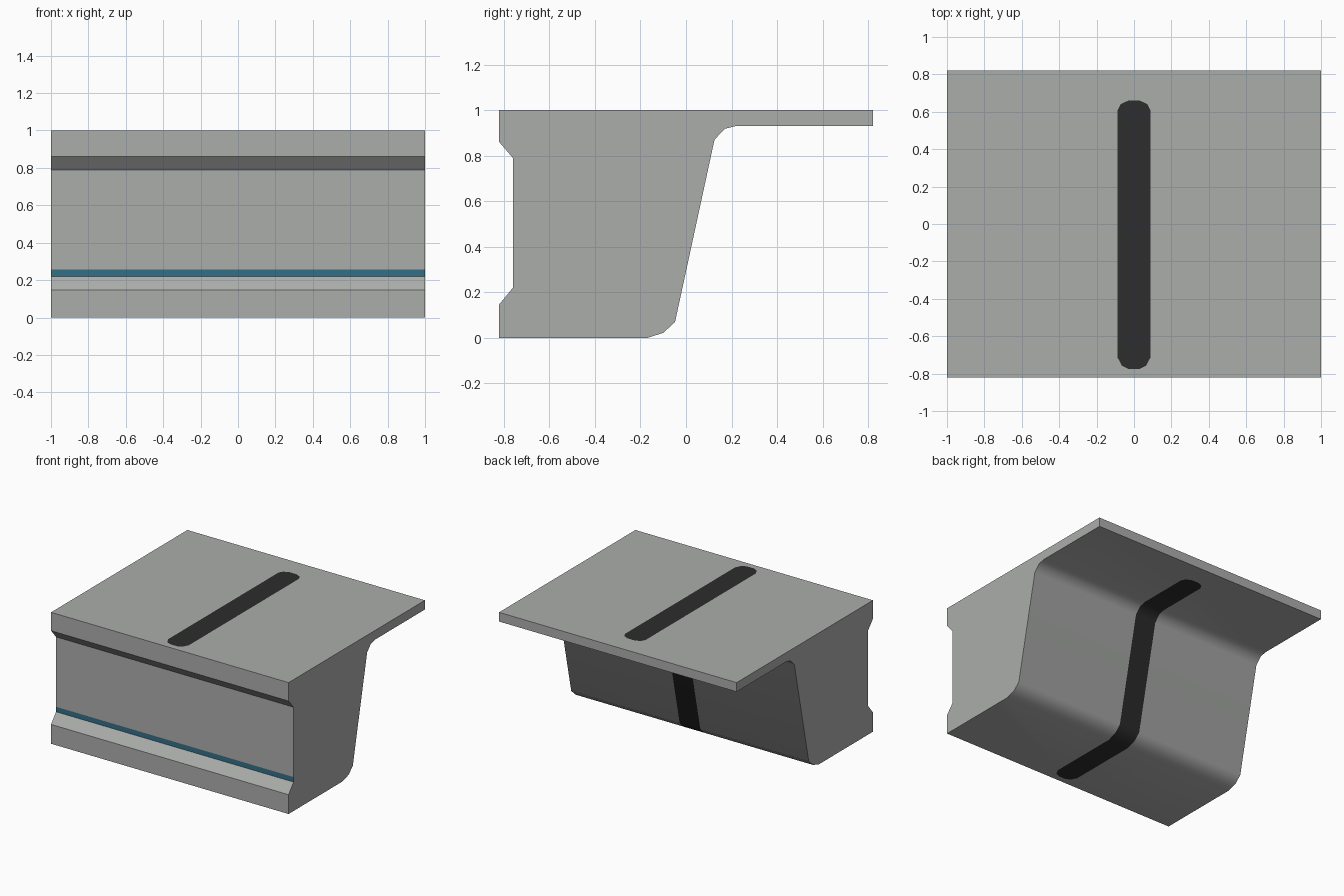
import bpy, bmesh, math
from mathutils import Vector

if "Cube" in bpy.data.objects:
    bpy.data.objects.remove(bpy.data.objects["Cube"])


def material(name, rgb):
    m = bpy.data.materials.new(name)
    m.diffuse_color = (*rgb, 1)
    m.use_nodes = True
    m.node_tree.nodes["Principled BSDF"].inputs["Base Color"].default_value = m.diffuse_color
    return m


# side profile (y, z): grooved front, flat top, overhanging lip, sloped back
PROFILE = [(-0.82, 0), (-0.17, 0), (-0.10, 0.022), (-0.048, 0.07),
           (0.125, 0.87), (0.17, 0.918), (0.22, 0.93), (0.82, 0.93),
           (0.82, 1), (-0.82, 1), (-0.82, 0.86), (-0.76, 0.79),
           (-0.76, 0.22), (-0.82, 0.147)]

# right half of the round-ended stripe outline (x, y), front to back
HALF = [(0.03, -0.775), (0.065, -0.758), (0.087, -0.715),
        (0.087, 0.61), (0.07, 0.642), (0.03, 0.66)]
STRIPE = HALF + [(-x, y) for x, y in reversed(HALF)]

bm = bmesh.new()
end = bm.faces.new([bm.verts.new((-1, y, z)) for y, z in PROFILE])
out = bmesh.ops.extrude_face_region(bm, geom=[end], use_keep_orig=True)
moved = [v for v in out["geom"] if isinstance(v, bmesh.types.BMVert)]
bmesh.ops.translate(bm, verts=moved, vec=(2, 0, 0))
bmesh.ops.recalc_face_normals(bm, faces=bm.faces)


def cut(faces, co, no):
    """Split faces by a plane and return the ones behind it."""
    geom = set(faces)
    for f in faces:
        geom.update(f.edges)
        geom.update(f.verts)
    res = bmesh.ops.bisect_plane(bm, geom=list(geom), dist=1e-5,
                                 plane_co=co, plane_no=no)
    return [f for f in res["geom"] if isinstance(f, bmesh.types.BMFace)
            and (f.calc_center_median() - co).dot(no) < 0]


# dark stripe cut into the top, the slope and the underside
inside = [f for f in bm.faces
          if abs(f.normal.z) > 0.1 and f.calc_center_median().y > -0.78]
for a, b in zip(STRIPE, STRIPE[1:] + STRIPE[:1]):
    normal = Vector((b[1] - a[1], a[0] - b[0], 0)).normalized()
    inside = cut(inside, Vector((*a, 0)), normal)
for f in inside:
    f.material_index = 1

# blue band at the foot of the front recess
recess = [f for f in bm.faces if f.normal.y < -0.9
          and abs(f.calc_center_median().y + 0.76) < 0.01]
for f in cut(recess, Vector((0, 0, 0.258)), Vector((0, 0, 1))):
    f.material_index = 2

mesh = bpy.data.meshes.new("grooved_ledge_block")
bm.to_mesh(mesh)
bm.free()
for m in (material("concrete_grey", (0.41, 0.42, 0.41)),
          material("dark_stripe", (0.026, 0.026, 0.026)),
          material("blue_band", (0.033, 0.156, 0.24))):
    mesh.materials.append(m)
obj = bpy.data.objects.new("grooved_ledge_block", mesh)
bpy.context.collection.objects.link(obj)
bpy.context.view_layer.objects.active = obj
obj.select_set(True)
bpy.ops.object.shade_smooth_by_angle(angle=math.radians(37))
